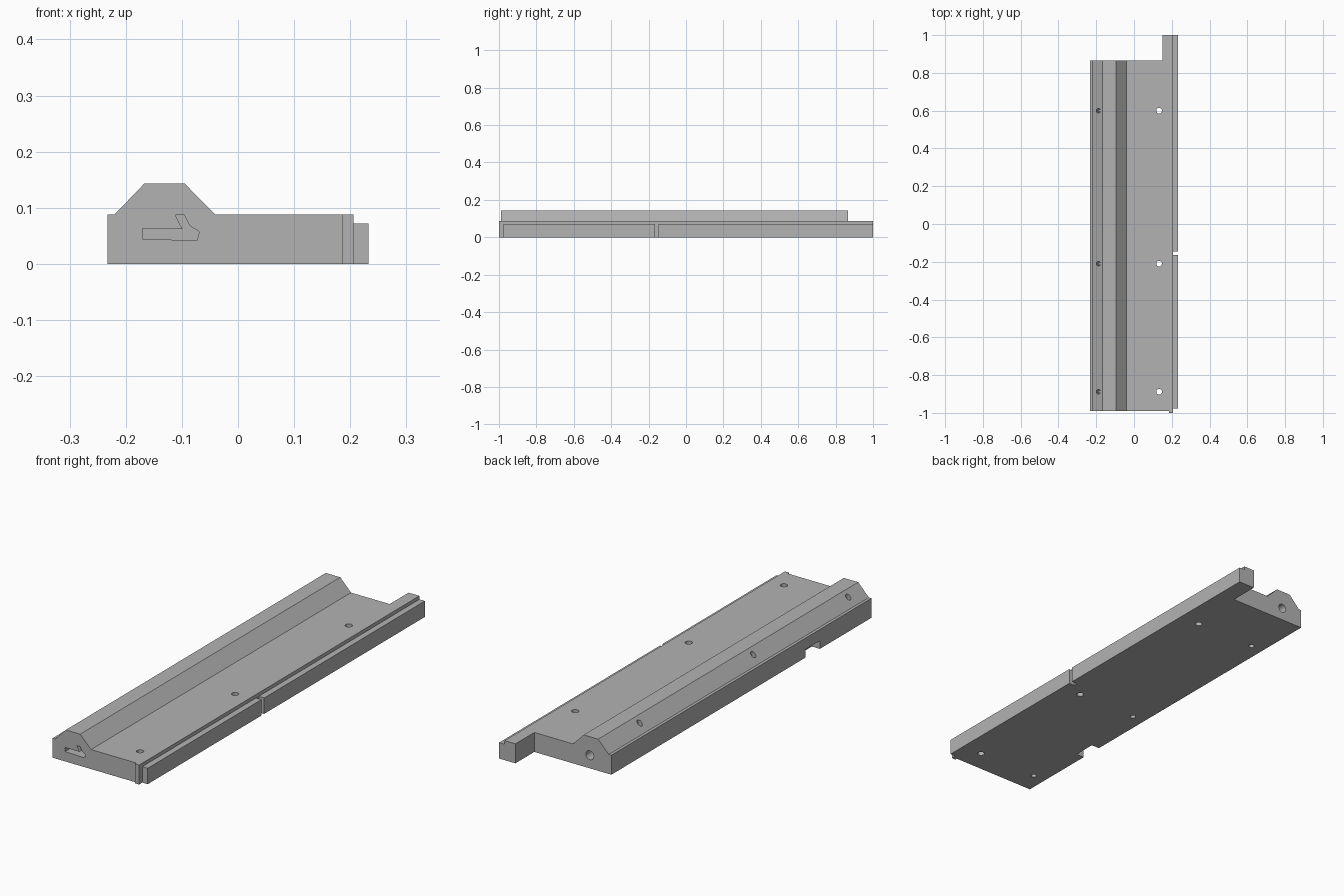
import bpy
import math
from mathutils import Vector

cube = bpy.data.objects.get("Cube")
if cube:
    bpy.data.objects.remove(cube, do_unlink=True)

grey = bpy.data.materials.new("plain grey")
grey.use_nodes = True
COLOUR = (0.45, 0.45, 0.45, 1)
grey.diffuse_color = COLOUR
grey.node_tree.nodes["Principled BSDF"].inputs["Base Color"].default_value = COLOUR


def prism(name, profile, y0, y1):
    """Extrude an x-z profile (listed clockwise from the front) along y."""
    n = len(profile)
    verts = [(x, y, z) for y in (y0, y1) for x, z in profile]
    faces = [tuple(reversed(range(n))), tuple(range(n, 2 * n))]
    faces += [(i, (i + 1) % n, n + (i + 1) % n, n + i) for i in range(n)]
    mesh = bpy.data.meshes.new(name)
    mesh.from_pydata(verts, [], [f[::-1] for f in faces])
    mesh.materials.append(grey)
    mesh.validate()
    obj = bpy.data.objects.new(name, mesh)
    bpy.context.collection.objects.link(obj)
    bpy.context.view_layer.objects.active = obj
    bpy.ops.object.select_all(action='DESELECT')
    obj.select_set(True)
    bpy.ops.object.mode_set(mode='EDIT')
    bpy.ops.mesh.select_all(action='SELECT')
    bpy.ops.mesh.normals_make_consistent(inside=False)
    bpy.ops.object.mode_set(mode='OBJECT')
    return obj


def box(name, x0, x1, y0, y1, z0, z1):
    return prism(name, [(x0, z0), (x0, z1), (x1, z1), (x1, z0)], y0, y1)


def rod(name, start, end, radius):
    """Cylinder between two points."""
    a, b = Vector(start), Vector(end)
    bpy.ops.mesh.primitive_cylinder_add(vertices=32, radius=radius,
                                        depth=(b - a).length, location=(a + b) / 2)
    obj = bpy.context.object
    obj.name = name
    obj.rotation_euler = (b - a).to_track_quat('Z', 'Y').to_euler()
    obj.data.materials.append(grey)
    return obj


def cut(target, cutter):
    cutter.hide_render = True
    mod = target.modifiers.new("cut", 'BOOLEAN')
    mod.operation = 'DIFFERENCE'
    mod.solver = 'EXACT'
    mod.object = cutter
    bpy.context.view_layer.objects.active = target
    bpy.ops.object.modifier_apply(modifier=mod.name)
    bpy.data.objects.remove(cutter, do_unlink=True)


LEFT, STEP, RIGHT = -0.233, 0.206, 0.233
FRONT, BACK = -0.99, 0.865
DECK, LEDGE = 0.088, 0.072

# Main plate with the raised ridge
body = prism("ridged_plate", [
    (LEFT, 0), (LEFT, DECK), (-0.22, DECK), (-0.167, 0.143), (-0.095, 0.143),
    (-0.041, DECK), (STEP, DECK), (STEP, 0)], FRONT, BACK)

# Screw holes: upright through the deck, slightly tilted through the ridge
for y in (0.6, -0.21, -0.888):
    cut(body, rod("deck_hole", (0.133, y, -0.1), (0.133, y, 0.2), 0.015))
    cut(body, rod("ridge_hole", (-0.154, y, -0.1), (-0.201, y, 0.2), 0.012))

# Round bore in the back end
cut(body, rod("back_bore", (-0.125, BACK - 0.25, 0.059), (-0.125, BACK + 0.05, 0.059), 0.02))

# Hooked slot in the front end
cut(body, prism("front_slot", [
    (-0.17, 0.044), (-0.17, 0.063), (-0.099, 0.062), (-0.112, 0.087),
    (-0.096, 0.087), (-0.086, 0.068), (-0.069, 0.057), (-0.073, 0.042)],
    FRONT - 0.05, FRONT + 0.05))

# Notch under the plain side
cut(body, box("side_notch", LEFT - 0.05, LEFT + 0.04, -0.622, -0.518, -0.05, 0.037))

# Rear arm, front tab and the two-piece lower ledge
box("rear_arm", 0.152, STEP, BACK, 1, 0, DECK)
box("front_tab", 0.186, STEP, -1, FRONT, 0, DECK)
box("front_ledge", STEP, RIGHT, -0.977, -0.165, 0, LEDGE)
box("rear_ledge", STEP, RIGHT, -0.146, 1, 0, LEDGE)

bpy.ops.object.select_all(action='DESELECT')
